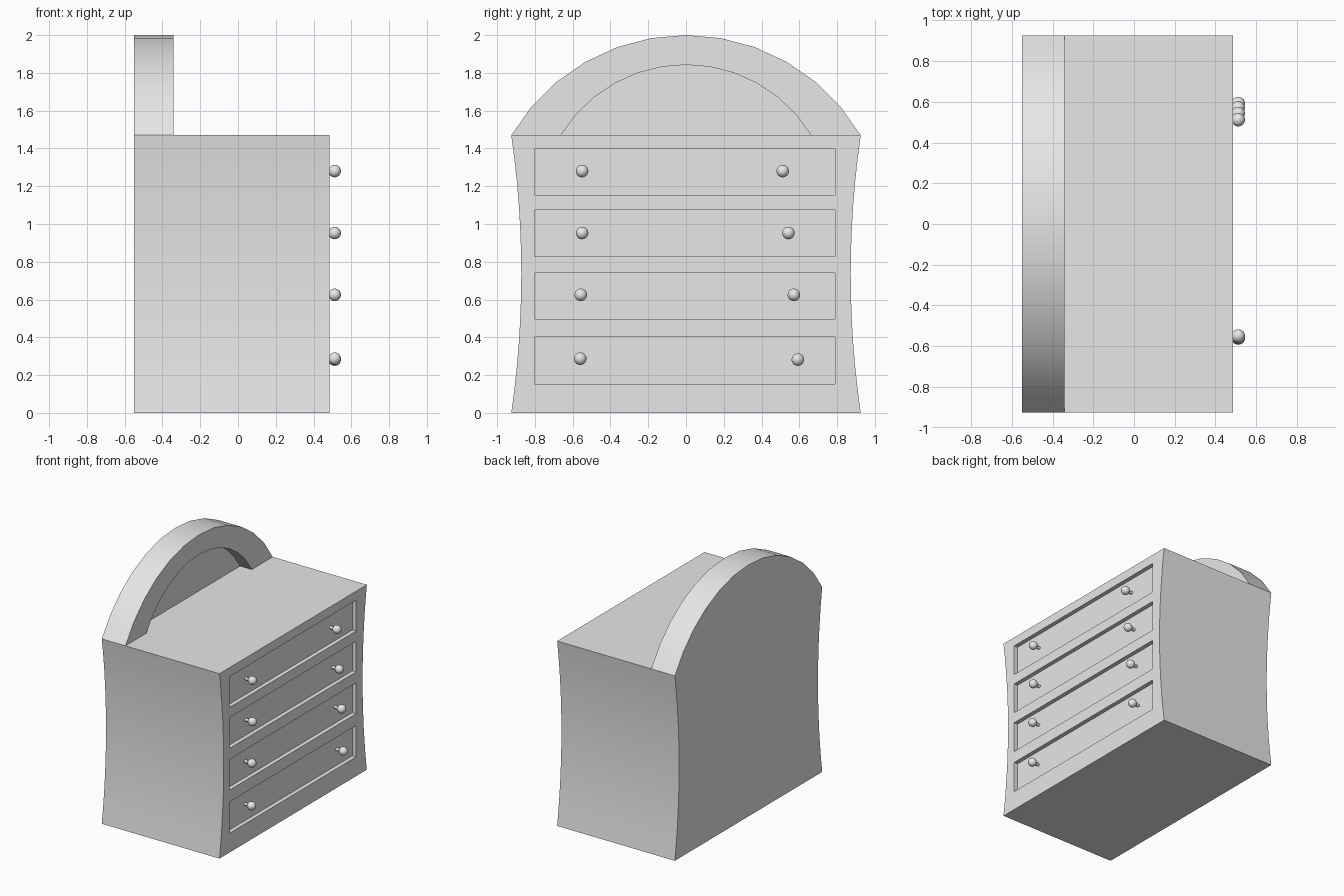
import bpy, bmesh, math
from mathutils import Matrix, Vector

if "Cube" in bpy.data.objects:
    bpy.data.objects.remove(bpy.data.objects["Cube"])

grey = bpy.data.materials.new("light grey")
grey.diffuse_color = (0.8, 0.8, 0.8, 1)
grey.use_nodes = True
grey.node_tree.nodes["Principled BSDF"].inputs["Base Color"].default_value = grey.diffuse_color

BACK, FRONT, TOP = -0.55, 0.485, 1.47
RECESS = 0.033


def finish(name, bm):
    """Turn a bmesh into a named, coloured object."""
    bmesh.ops.recalc_face_normals(bm, faces=bm.faces[:])
    me = bpy.data.meshes.new(name)
    bm.to_mesh(me)
    bm.free()
    me.materials.append(grey)
    ob = bpy.data.objects.new(name, me)
    bpy.context.collection.objects.link(ob)
    return ob


def prism(name, outline, x0, x1):
    """Extrude a (y, z) outline along x."""
    bm = bmesh.new()
    face = bm.faces.new([bm.verts.new((x0, y, z)) for y, z in outline])
    ext = bmesh.ops.extrude_face_region(bm, geom=[face])
    bmesh.ops.translate(bm, vec=(x1 - x0, 0, 0),
                        verts=[v for v in ext["geom"] if isinstance(v, bmesh.types.BMVert)])
    return finish(name, bm)


def rect(y0, y1, z0, z1):
    return [(y0, z0), (y1, z0), (y1, z1), (y0, z1)]


def arch(half, rise, n=12):
    """Circular arc standing on the cabinet top, from +y to -y."""
    r = (half * half + rise * rise) / (2 * rise)
    a = math.asin(half / r)
    return [(r * math.sin(a - 2 * a * i / n), TOP + rise - r + r * math.cos(a - 2 * a * i / n))
            for i in range(n + 1)]


def select_only(ob):
    bpy.ops.object.select_all(action='DESELECT')
    ob.select_set(True)
    bpy.context.view_layer.objects.active = ob


def cut(target, cutter):
    mod = target.modifiers.new("cut", 'BOOLEAN')
    mod.operation = 'DIFFERENCE'
    mod.solver = 'EXACT'
    mod.object = cutter
    select_only(target)
    bpy.ops.object.modifier_apply(modifier=mod.name)
    bpy.data.objects.remove(cutter)


# Cabinet outline: waisted sides and arched headboard
N = 12
side = [(0.925 - 0.053 * (1 - (2 * i / N - 1) ** 2), TOP * i / N) for i in range(N + 1)]
outline = side + arch(0.925, 0.53)[1:-1] + [(-y, z) for y, z in reversed(side)]
cabinet = prism("cabinet", outline, BACK, FRONT)

# Step in front of the headboard, then the arched recess in it
cut(cabinet, prism("step_cutter", rect(-1.2, 1.2, TOP, 2.3), -0.342, 0.8))
cut(cabinet, prism("arch_cutter", arch(0.662, 0.373), -0.445, -0.2))

# Recessed drawer fronts
for z0, z1 in ((0.153, 0.402), (0.496, 0.741), (0.828, 1.073), (1.153, 1.398)):
    cut(cabinet, prism("drawer_cutter", rect(-0.802, 0.79, z0, z1), FRONT - RECESS, 0.7))
select_only(cabinet)
bpy.ops.object.shade_smooth_by_angle(angle=math.radians(30))

# Drawer knobs: ball on a thin stem
knobs = ((-0.55, 1.28), (-0.55, 0.952), (-0.557, 0.625), (-0.56, 0.287),
         (0.512, 1.28), (0.542, 0.952), (0.571, 0.625), (0.592, 0.282))
for y, z in knobs:
    bm = bmesh.new()
    bmesh.ops.create_uvsphere(bm, u_segments=20, v_segments=12, radius=0.033,
                              matrix=Matrix.Translation((0.512, y, z)))
    stem = Matrix.Translation((0.472, y, z)) @ Matrix.Rotation(math.pi / 2, 4, 'Y')
    bmesh.ops.create_cone(bm, cap_ends=True, segments=12, radius1=0.012, radius2=0.012,
                          depth=0.05, matrix=stem)
    knob = finish("drawer_knob", bm)
    select_only(knob)
    bpy.ops.object.shade_smooth_by_angle(angle=math.radians(35))
